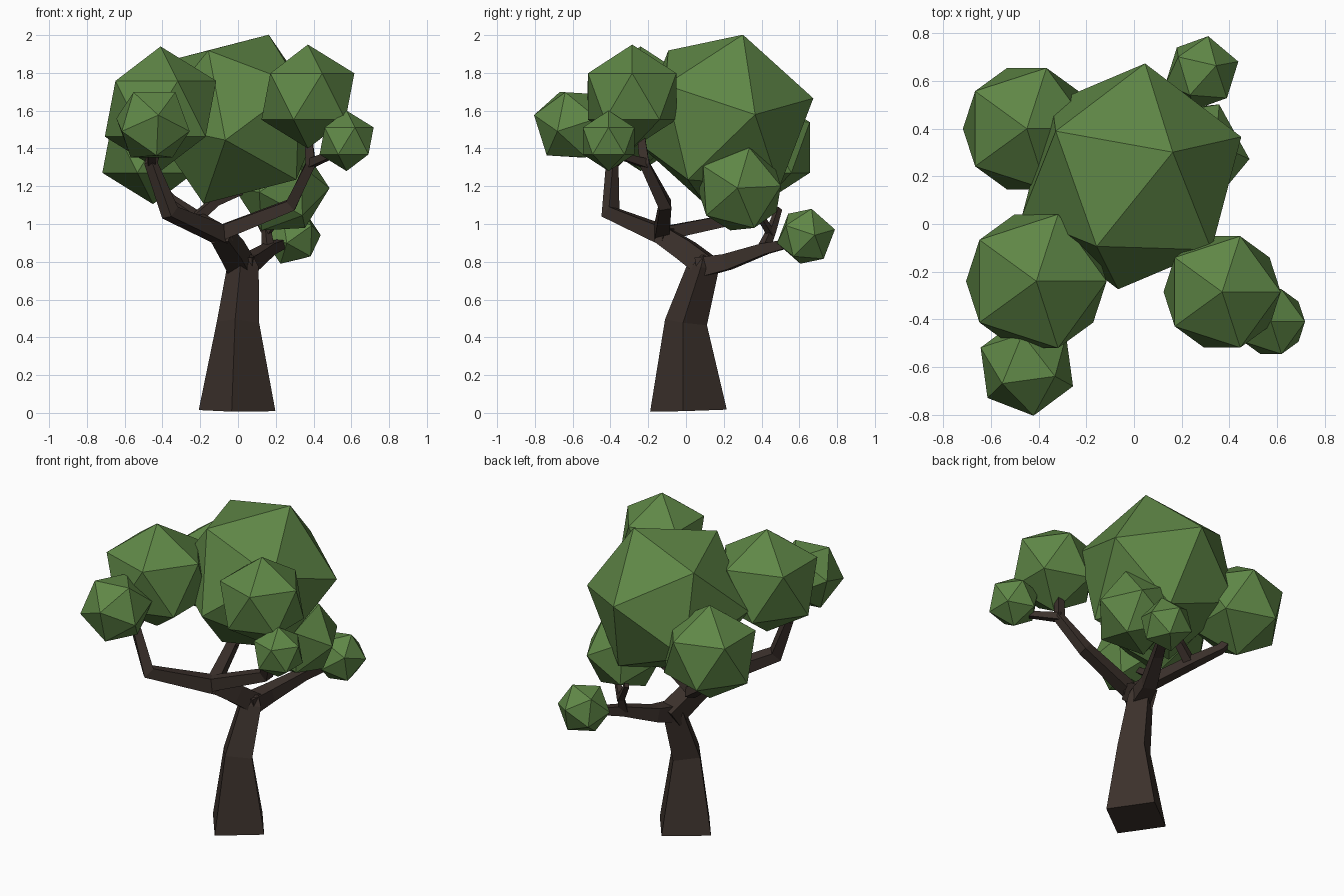
import bpy, bmesh, math
from mathutils import Vector, Matrix

if "Cube" in bpy.data.objects:
    bpy.data.objects.remove(bpy.data.objects["Cube"])


def material(name, color):
    m = bpy.data.materials.new(name)
    m.diffuse_color = (*color, 1)
    m.use_nodes = True
    m.node_tree.nodes["Principled BSDF"].inputs["Base Color"].default_value = m.diffuse_color
    return m


bark = material("bark", (0.045, 0.031, 0.025))
leaf = material("leaf", (0.115, 0.243, 0.062))


def add_object(name, bm, mat):
    bmesh.ops.recalc_face_normals(bm, faces=bm.faces)
    me = bpy.data.meshes.new(name)
    bm.to_mesh(me)
    bm.free()
    me.materials.append(mat)
    ob = bpy.data.objects.new(name, me)
    bpy.context.collection.objects.link(ob)


def tube(name, path, ref=None):
    """Four-sided tapered tube; path entries are (x, y, z, corner radius)."""
    bm = bmesh.new()
    pts = [Vector(p[:3]) for p in path]
    n = len(pts)
    first = (pts[1] - pts[0]).normalized()
    u = Vector(ref) if ref else first.cross((0, 0, 1)).normalized() + Vector((0, 0, 1))
    rings = []
    for i, p in enumerate(pts):
        before = (p - pts[i - 1]).normalized() if i else first
        after = (pts[i + 1] - p).normalized() if i < n - 1 else before
        t = (before + after).normalized()
        u = (u - t * u.dot(t)).normalized()
        v = t.cross(u)
        r = path[i][3]
        rings.append([bm.verts.new(p + d * r) for d in (u, v, -u, -v)])
    for a, b in zip(rings, rings[1:]):
        for k in range(4):
            j = (k + 1) % 4
            bm.faces.new((a[k], a[j], b[j], b[k]))
    bm.faces.new(rings[0])
    bm.faces.new(rings[-1])
    add_object(name, bm, bark)


def clump(name, center, radius, pole=(0, 0, 1), side=(1, 0, 0)):
    """Icosahedron with one corner along pole and a neighbouring corner towards side."""
    z = Vector(pole).normalized()
    x = Vector(side)
    x = (x - z * x.dot(z)).normalized()
    rot = Matrix((x, z.cross(x), z)).transposed().to_4x4()
    bm = bmesh.new()
    bmesh.ops.create_icosphere(bm, subdivisions=1, radius=radius,
                               matrix=Matrix.Translation(center) @ rot)
    add_object(name, bm, leaf)


# Trunk
a = math.radians(-8)
tube("trunk", [(-0.005, 0.013, 0.012, 0.205), (0.0, 0.0, 0.48, 0.113),
               (0.025, 0.09, 0.77, 0.085), (0.02, 0.10, 0.83, 0.06)],
     (math.cos(a), math.sin(a), 0))

# Main limbs
tube("front_limb", [(0.025, 0.13, 0.76, 0.085), (-0.03, 0.0, 0.86, 0.08),
                    (-0.09, -0.13, 0.945, 0.068)])
tube("front_left_limb", [(-0.06, -0.09, 0.93, 0.066), (-0.36, -0.40, 1.06, 0.052),
                         (-0.46, -0.39, 1.32, 0.036), (-0.44, -0.29, 1.42, 0.03)])
tube("front_right_limb", [(-0.10, -0.13, 0.95, 0.055), (0.28, -0.11, 1.10, 0.045),
                          (0.385, -0.22, 1.32, 0.036), (0.37, -0.24, 1.48, 0.028)])
tube("back_left_limb", [(-0.09, -0.12, 0.95, 0.05), (-0.22, 0.27, 1.03, 0.042),
                        (-0.36, 0.36, 1.13, 0.032), (-0.43, 0.39, 1.22, 0.025)])
tube("back_limb", [(0.025, 0.07, 0.77, 0.075), (0.07, 0.22, 0.80, 0.06),
                   (0.17, 0.42, 0.87, 0.042), (0.27, 0.60, 0.91, 0.028)])

# Twigs
tube("front_left_twig", [(-0.46, -0.37, 1.31, 0.03), (-0.455, -0.50, 1.40, 0.024)])
tube("front_right_twig", [(0.38, -0.21, 1.32, 0.033), (0.49, -0.36, 1.365, 0.024),
                          (0.54, -0.39, 1.40, 0.02)])
tube("back_left_twig", [(-0.22, 0.25, 1.03, 0.038), (-0.12, 0.27, 1.12, 0.033),
                        (0.02, 0.26, 1.18, 0.028)])
tube("back_twig", [(0.16, 0.41, 0.87, 0.035), (0.15, 0.45, 0.96, 0.027),
                   (0.08, 0.49, 1.08, 0.02)])
tube("back_inner_twig", [(0.15, 0.45, 0.95, 0.024), (0.23, 0.38, 1.06, 0.02)])

# Foliage clumps
clump("crown_foliage", (-0.01, 0.2, 1.555), 0.49, (0.17, 0.10, 0.44), (-0.15, -0.30, 0.37))
clump("front_left_foliage", (-0.41, -0.24, 1.61), 0.33)
clump("back_left_foliage", (-0.45, 0.40, 1.405), 0.30)
clump("front_right_foliage", (0.37, -0.285, 1.675), 0.275)
clump("small_right_foliage", (0.575, -0.41, 1.44), 0.16)
clump("small_front_foliage", (-0.45, -0.60, 1.525), 0.213, (0.12, -0.04, 0.175), (0.02, -0.205, 0.04))
clump("small_back_foliage", (0.285, 0.635, 0.935), 0.16, (0.06, 0.03, 0.145), (-0.06, -0.105, 0.12))
clump("back_right_foliage", (0.235, 0.285, 1.185), 0.25, (1, -0.05, 0.02), (0.447, 0.20, 0.87))
